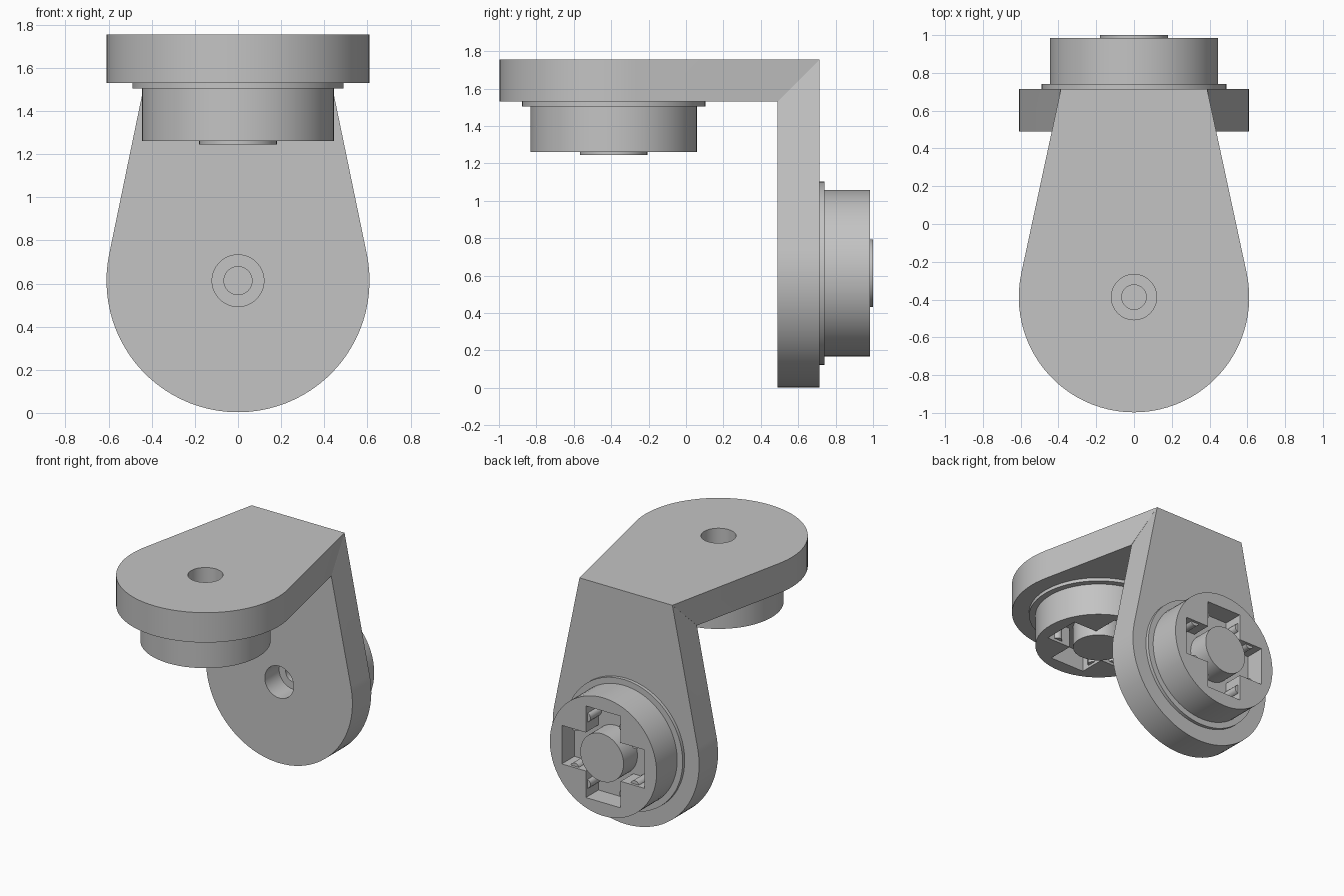
import bpy, bmesh
from math import pi, sin, cos, asin, atan2, hypot
from mathutils import Matrix, Vector

if "Cube" in bpy.data.objects:
    bpy.data.objects.remove(bpy.data.objects["Cube"])

grey = bpy.data.materials.new("plain grey")
grey.use_nodes = True
colour = (0.55, 0.55, 0.55, 1)
grey.diffuse_color = colour
grey.node_tree.nodes["Principled BSDF"].inputs["Base Color"].default_value = colour

RADIUS, THICK, TIP = 0.61, 0.225, 0.387
DRUM_TOP, HUB_TOP, FLOOR = 0.495, 0.51, 0.345
SLOT, REACH = 0.145, 0.345


def finish(bm, name, frame):
    bmesh.ops.recalc_face_normals(bm, faces=bm.faces)
    mesh = bpy.data.meshes.new(name)
    bm.to_mesh(mesh)
    bm.free()
    mesh.materials.append(grey)
    obj = bpy.data.objects.new(name, mesh)
    bpy.context.collection.objects.link(obj)
    obj.matrix_world = frame
    return obj


def add_cylinder(bm, radius, low, high, x=0, y=0, sides=64):
    spot = Matrix.Translation((x, y, (low + high) / 2))
    bmesh.ops.create_cone(bm, cap_ends=True, segments=sides, radius1=radius,
                          radius2=radius, depth=high - low, matrix=spot)


def cylinder(name, frame, radius, low, high):
    bm = bmesh.new()
    add_cylinder(bm, radius, low, high)
    return finish(bm, name, frame)


def add_prism(bm, outline, low, high):
    face = bm.faces.new([bm.verts.new((x, y, low)) for x, y in outline])
    top = bmesh.ops.extrude_face_region(bm, geom=[face])["geom"]
    verts = [v for v in top if isinstance(v, bmesh.types.BMVert)]
    bmesh.ops.translate(bm, verts=verts, vec=(0, 0, high - low))


def select_only(obj):
    bpy.ops.object.select_all(action="DESELECT")
    obj.select_set(True)
    bpy.context.view_layer.objects.active = obj


def cut(obj, cutter):
    cutter.hide_render = True
    mod = obj.modifiers.new("cut", "BOOLEAN")
    mod.operation, mod.solver, mod.object = "DIFFERENCE", "EXACT", cutter
    select_only(obj)
    bpy.ops.object.modifier_apply(modifier=mod.name)
    bpy.data.objects.remove(cutter)


def smooth(obj):
    select_only(obj)
    bpy.ops.object.shade_smooth_by_angle(angle=pi / 6)


def make_arm(side, frame, length, drum_outside):
    # Tapered plate with a round end, mitred where the two arms meet
    lean = asin(RADIUS / hypot(TIP, length)) - atan2(TIP, length)
    steps = 48
    arc = [lean - (pi + 2 * lean) * i / steps for i in range(steps + 1)]
    outline = [(RADIUS * cos(a), RADIUS * sin(a)) for a in arc]
    outline += [(-TIP, length), (TIP, length)]
    bm = bmesh.new()
    add_prism(bm, outline, 0, THICK)
    corner = Vector((0, length, THICK if drum_outside else 0))
    slope = Vector((0, 1, -1 if drum_outside else 1))
    bmesh.ops.bisect_plane(bm, geom=bm.verts[:] + bm.edges[:] + bm.faces[:], dist=1e-5,
                           plane_co=corner, plane_no=slope, clear_outer=True)
    bmesh.ops.holes_fill(bm, edges=[e for e in bm.edges if e.is_boundary])
    plate = finish(bm, side + "_plate", frame)

    # Stepped bolt hole
    cut(plate, cylinder("bolt_head_cutter", frame, 0.12, -0.1, 0.17))
    cut(plate, cylinder("bolt_shank_cutter", frame, 0.065, 0.1, 0.3))

    # Drum with a cross-shaped socket
    lip = cylinder(side + "_lip", frame, 0.49, THICK - 0.005, THICK + 0.025)
    drum = cylinder(side + "_drum", frame, 0.445, THICK, DRUM_TOP)
    cross = []
    for i in range(4):
        c, s = round(cos(i * pi / 2)), round(sin(i * pi / 2))
        for x, y in ((REACH, -SLOT), (REACH, SLOT), (SLOT, SLOT)):
            cross.append((c * x - s * y, s * x + c * y))
    bm = bmesh.new()
    add_prism(bm, cross, FLOOR, HUB_TOP + 0.1)
    cut(drum, finish(bm, "socket_cutter", frame))

    # Central hub and the grip ridges on the socket walls
    hub = cylinder(side + "_hub", frame, 0.18, FLOOR - 0.05, HUB_TOP)
    bm = bmesh.new()
    for i in range(4):
        c, s = round(cos(i * pi / 2)), round(sin(i * pi / 2))
        for y in (-SLOT - 0.01, SLOT + 0.01):
            add_cylinder(bm, 0.035, FLOOR - 0.02, DRUM_TOP - 0.02,
                         c * 0.25 - s * y, s * 0.25 + c * y, 24)
    ridges = finish(bm, side + "_socket_ridges", frame)
    for obj in (plate, lip, drum, hub, ridges):
        smooth(obj)


def frame_from(origin, along, out):
    y, z = Vector(along), Vector(out)
    turn = Matrix((y.cross(z), y, z)).transposed()
    return Matrix.Translation(origin) @ turn.to_4x4()


# Level arm with its drum below, upright arm with its drum behind
make_arm("level", frame_from((0, -0.387, 1.755), (0, 1, 0), (0, 0, -1)), 1.102, False)
make_arm("upright", frame_from((0, 0.49, 0.613), (0, 0, 1), (0, 1, 0)), 1.142, True)
